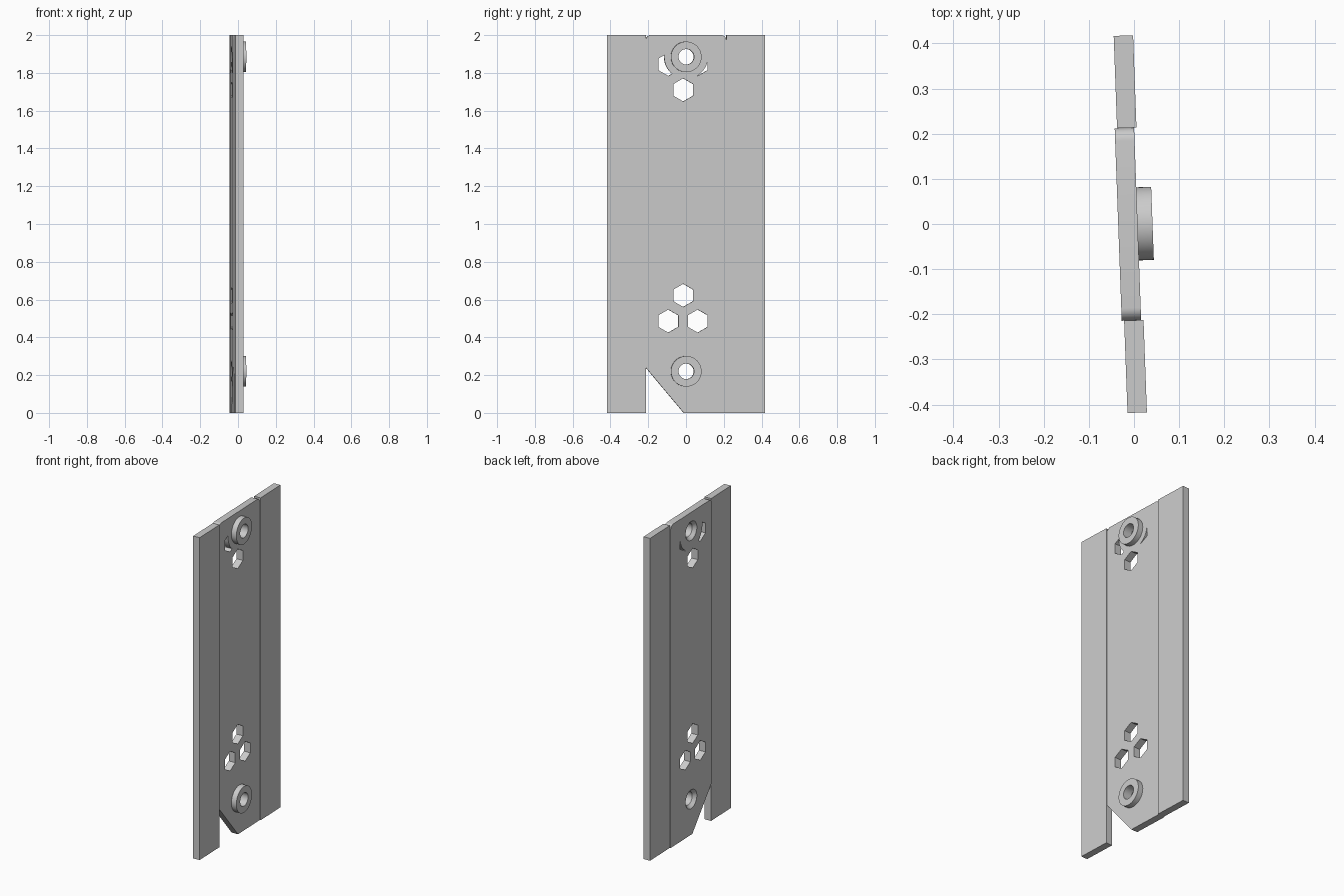
import bpy, bmesh, math

if "Cube" in bpy.data.objects:
    bpy.data.objects.remove(bpy.data.objects["Cube"])

TILT = math.radians(2.1)
BACK, FRONT = -0.035, 0.008        # faces of the middle panel
STEP = 0.0053                      # outer panels sit slightly forward
HALF, SEAM = 0.418, 0.2133

grey = bpy.data.materials.new("light grey")
grey.diffuse_color = (0.6, 0.6, 0.6, 1)
grey.use_nodes = True
grey.node_tree.nodes["Principled BSDF"].inputs["Base Color"].default_value = grey.diffuse_color


def prism(name, pts, x0, x1, pts1=None):
    """Extrude a (y, z) outline along x; pts1 gives a tapered far end."""
    bm = bmesh.new()
    a = [bm.verts.new((x0, y, z)) for y, z in pts]
    b = [bm.verts.new((x1, y, z)) for y, z in (pts1 or pts)]
    n = len(a)
    bm.faces.new(a[::-1])
    bm.faces.new(b)
    for i in range(n):
        j = (i + 1) % n
        bm.faces.new((a[i], a[j], b[j], b[i]))
    bmesh.ops.recalc_face_normals(bm, faces=bm.faces)
    me = bpy.data.meshes.new(name)
    bm.to_mesh(me)
    bm.free()
    me.materials.append(grey)
    ob = bpy.data.objects.new(name, me)
    bpy.context.collection.objects.link(ob)
    return ob


def ring(y, z, r, n=48, start=0.0):
    return [(y + r * math.cos(start + 2 * math.pi * i / n),
             z + r * math.sin(start + 2 * math.pi * i / n)) for i in range(n)]


def combine(ob, other, op='DIFFERENCE'):
    m = ob.modifiers.new("cut", 'BOOLEAN')
    m.operation, m.solver, m.object = op, 'EXACT', other
    bpy.context.view_layer.update()
    me = bpy.data.meshes.new_from_object(
        ob.evaluated_get(bpy.context.evaluated_depsgraph_get()))
    ob.modifiers.clear()
    ob.data = me
    bpy.data.objects.remove(other)


# Middle panel: rounded top corners, slanted lower corner
def corner(cy, r, a0):
    return [(cy + r * math.cos(a0 + math.pi / 2 * i / 8),
             2 - r + r * math.sin(a0 + math.pi / 2 * i / 8)) for i in range(9)]


R = 0.028
outline = [(-0.012, 0), (SEAM, 0)] + corner(SEAM - R, R, 0) \
    + corner(-SEAM + R, R, math.pi / 2) + [(-SEAM, 0.24)]
middle = prism("middle_panel", outline, BACK, FRONT)

# Hexagonal windows; the upper pair stops at a solid round pad
PINS = (0.22, 1.885)
for y, z in [(-0.015, 0.622), (-0.094, 0.486), (0.062, 0.486),
             (-0.015, 1.71), (-0.094, 1.845), (0.062, 1.845)]:
    cutter = prism("hex_cutter", ring(y, z, 0.061, 6, math.pi / 6), -0.1, 0.1)
    if z > 1.8:
        combine(cutter, prism("pad", ring(0, PINS[1], 0.116), -0.2, 0.2))
    combine(middle, cutter)

# Bosses with through holes, countersunk from the back
for z in PINS:
    combine(middle, prism("boss", ring(0, z, 0.081), FRONT - 0.01, 0.041), 'UNION')
    combine(middle, prism("bore", ring(0, z, 0.041), -0.1, 0.1))
    combine(middle, prism("countersink", ring(0, z, 0.059), BACK - 0.001,
                          BACK + 0.02, ring(0, z, 0.041)))

# Outer panels
parts = [middle]
for side, label in ((-1, "front"), (1, "back")):
    ys = sorted((side * SEAM, side * HALF))
    parts.append(prism(label + "_side_panel",
                       [(ys[0], 0), (ys[1], 0), (ys[1], 2), (ys[0], 2)],
                       BACK + STEP, FRONT + STEP))

# Slight turn of the whole plate, smooth round parts
for ob in parts:
    ob.rotation_euler.z = TILT
    ob.select_set(True)
bpy.context.view_layer.objects.active = middle
bpy.ops.object.shade_smooth_by_angle(angle=math.radians(30))
